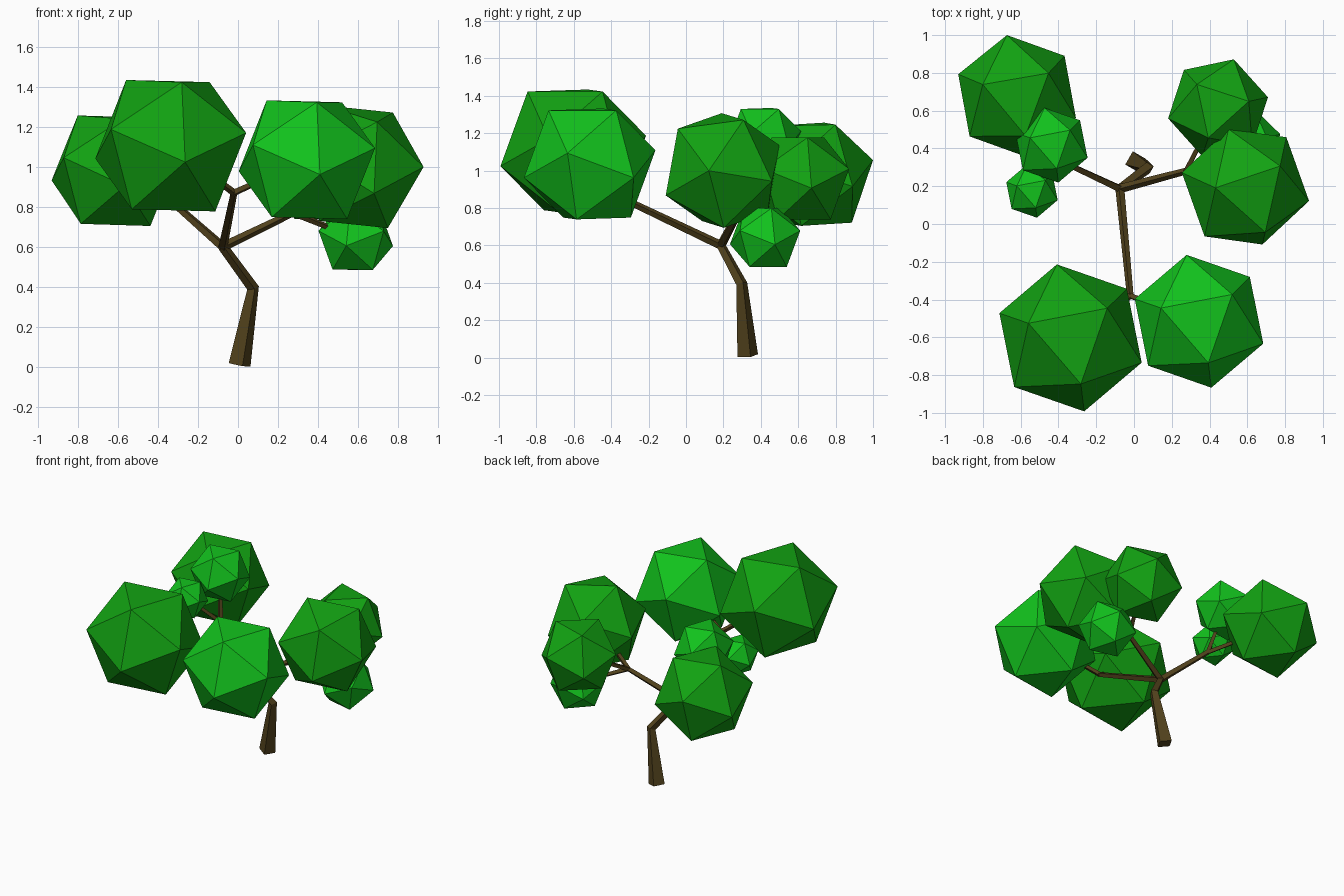
import bpy, bmesh, math
from mathutils import Vector, Matrix

if "Cube" in bpy.data.objects:
    bpy.data.objects.remove(bpy.data.objects["Cube"])


def material(name, rgb):
    m = bpy.data.materials.new(name)
    m.diffuse_color = (*rgb, 1)
    m.use_nodes = True
    m.node_tree.nodes["Principled BSDF"].inputs["Base Color"].default_value = m.diffuse_color
    return m


BARK = material("bark", (0.085, 0.055, 0.012))
LEAF_DARK = material("leaf_dark", (0.006, 0.36, 0.006))
LEAF_LIGHT = material("leaf_light", (0.006, 0.54, 0.012))


def finish(bm, name, mat):
    bmesh.ops.recalc_face_normals(bm, faces=bm.faces)
    me = bpy.data.meshes.new(name)
    bm.to_mesh(me)
    bm.free()
    me.materials.append(mat)
    ob = bpy.data.objects.new(name, me)
    bpy.context.collection.objects.link(ob)
    return ob


def limb(name, points, radii):
    """Tapered four-sided tube along a path."""
    pts = [Vector(p) for p in points]
    bm = bmesh.new()
    rings = []
    for i, (p, r) in enumerate(zip(pts, radii)):
        t = Vector()
        if i > 0:
            t += (p - pts[i - 1]).normalized()
        if i < len(pts) - 1:
            t += (pts[i + 1] - p).normalized()
        q = Vector((0, 0, 1)).rotation_difference(t.normalized())
        ring = []
        for k in range(4):
            a = math.radians(15 + 90 * k)
            ring.append(bm.verts.new(p + q @ Vector((r * math.cos(a), r * math.sin(a), 0))))
        rings.append(ring)
    for a, b in zip(rings, rings[1:]):
        for k in range(4):
            bm.faces.new((a[k], a[(k + 1) % 4], b[(k + 1) % 4], b[k]))
    bm.faces.new(rings[0])
    bm.faces.new(rings[-1])
    return finish(bm, name, BARK)


def foliage(name, centre, radius, v1, v2, mat):
    """Icosahedron turned so two neighbouring corners point along v1 and v2."""
    z = Vector(v1).normalized()
    x = Vector(v2)
    x = (x - z * x.dot(z)).normalized()
    rot = Matrix((x, z.cross(x), z)).transposed().to_4x4()
    bm = bmesh.new()
    bmesh.ops.create_icosphere(bm, subdivisions=1, radius=radius,
                               matrix=Matrix.Translation(centre) @ rot)
    return finish(bm, name, mat)


# Leaf clumps
UP = ((-.224, .078, .33), (.188, .157, .32))
A = (-.336, -.603, 1.105)
B = (.344, -.515, 1.035)
C = (.59, .197, 1.0)
D = (-.619, .677, .98)
E = (-.437, .417, 1.168)
F = (.445, .615, .957)
G = (-.54, .174, 1.05)
H = (.588, .423, .642)
foliage("foliage_front_left", A, .404, *UP, LEAF_DARK)
foliage("foliage_front_right", B, .365, *UP, LEAF_LIGHT)
foliage("foliage_right", C, .345, (.183, .11, .27), (-.157, -.005, .307), LEAF_DARK)
foliage("foliage_back_left", D, .336, (-.053, .32, .075), (-.312, .127, -.045), LEAF_DARK)
foliage("foliage_left_upper", E, .205, *UP, LEAF_LIGHT)
foliage("foliage_back_right", F, .275, (.16, .034, .215), (-.11, .122, .215), LEAF_DARK)
foliage("foliage_left_small", G, .146, *UP, LEAF_LIGHT)
foliage("foliage_right_low", H, .197, (.115, .033, .155), (-.086, .083, .155), LEAF_LIGHT)

# Trunk
fork = Vector((-.075, .187, .6))
limb("trunk", [(.008, .33, .011), (.075, .298, .395), fork], [.057, .031, .025])

# Main branches, each splitting into twigs that end inside the clumps
branches = {
    "front": ((-.02, -.38, .87), (A, B)),
    "left": ((-.37, .325, .86), (D, E, G)),
    "right": ((.275, .28, .77), (F, C, H)),
}
for side, (node, clumps) in branches.items():
    limb("branch_" + side, [fork, node], [.024, .018])
    for i, c in enumerate(clumps):
        limb(f"twig_{side}_{i + 1}", [node, c], [.018, .012])
